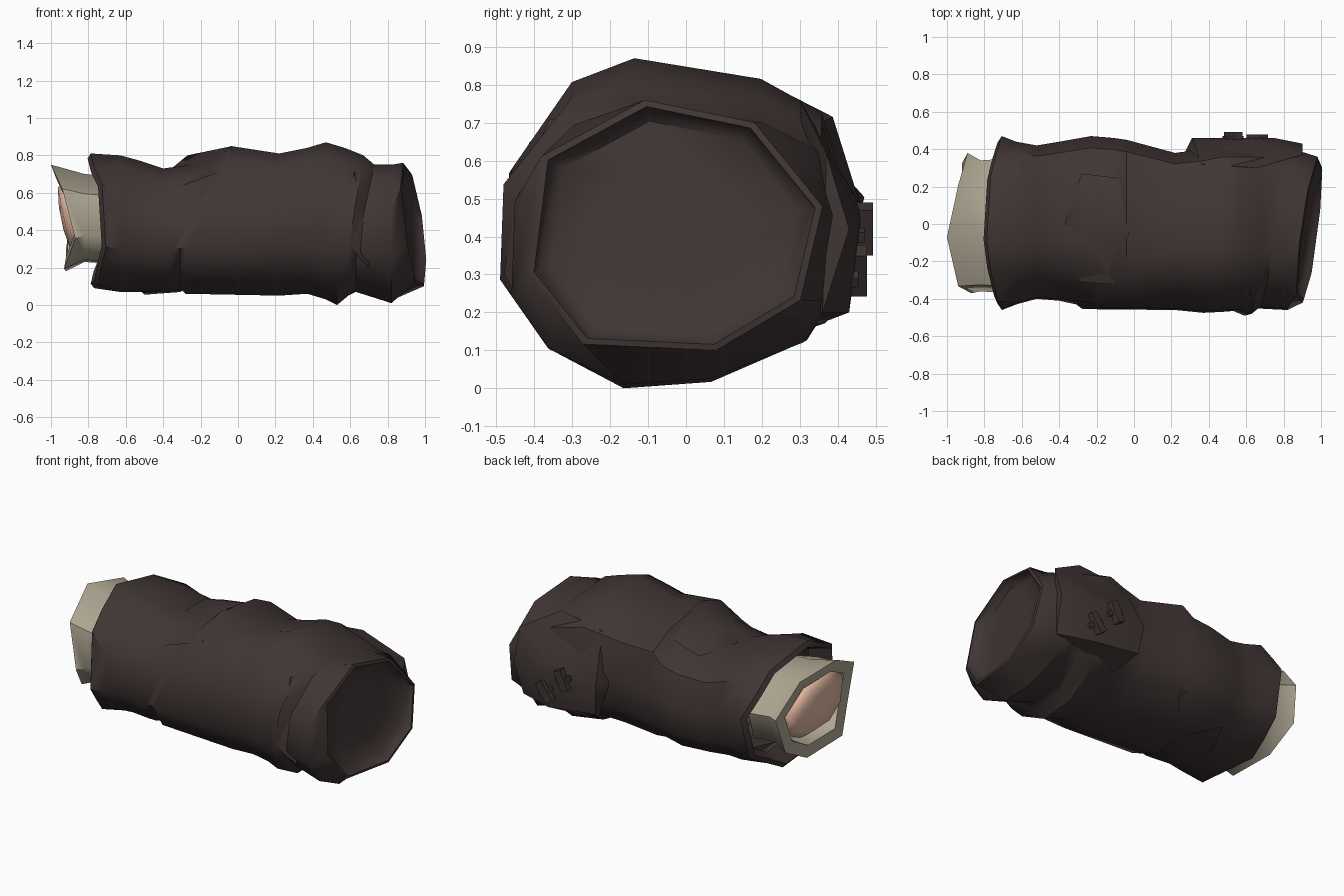
import bpy
import bmesh
from math import radians
from mathutils import Vector, Matrix

default_cube = bpy.data.objects.get("Cube")
if default_cube:
    bpy.data.objects.remove(default_cube, do_unlink=True)


def make_material(name, colour):
    material = bpy.data.materials.new(name)
    material.use_nodes = True
    material.diffuse_color = (*colour, 1)
    shader = material.node_tree.nodes["Principled BSDF"]
    shader.inputs["Base Color"].default_value = (*colour, 1)
    shader.inputs["Roughness"].default_value = 0.9
    return material


cloth = make_material("dark brown cloth", (.051, .036, .035))
linen = make_material("beige linen", (.43, .39, .295))
skin = make_material("skin", (.83, .52, .39))


def finish(name, bm, material, angle=35):
    bmesh.ops.recalc_face_normals(bm, faces=bm.faces)
    mesh = bpy.data.meshes.new(name)
    bm.to_mesh(mesh)
    bm.free()
    mesh.materials.append(material)
    part = bpy.data.objects.new(name, mesh)
    bpy.context.collection.objects.link(part)
    bpy.ops.object.select_all(action="DESELECT")
    part.select_set(True)
    bpy.context.view_layer.objects.active = part
    bpy.ops.object.shade_smooth_by_angle(angle=radians(angle))
    return part


def loft(name, rings, material, angle=35, cap_last=False):
    """Skin a list of equal rings of points."""
    bm = bmesh.new()
    loops = [[bm.verts.new(point) for point in ring] for ring in rings]
    for first, second in zip(loops, loops[1:]):
        for i in range(len(first)):
            j = (i + 1) % len(first)
            bm.faces.new((first[i], first[j], second[j], second[i]))
    if cap_last:
        bm.faces.new(loops[-1])
    return finish(name, bm, material, angle)


def hull(name, points, material):
    """Faceted solid wrapped around a few corner points."""
    bm = bmesh.new()
    for point in points:
        bm.verts.new(point)
    result = bmesh.ops.convex_hull(bm, input=bm.verts)
    loose = [v for v in result["geom_interior"] if isinstance(v, bmesh.types.BMVert)]
    bmesh.ops.delete(bm, geom=loose, context="VERTS")
    return finish(name, bm, material, 42)


def fit(profile, y0, y1, z0, z1, x_rule):
    """Place a unit profile in a y-z box, with x given by a rule."""
    ring = []
    for u, v in profile:
        y = (y0 + y1) / 2 + u * (y1 - y0) / 2
        z = (z0 + z1) / 2 + v * (z1 - z0) / 2
        ring.append(Vector((x_rule(y, z), y, z)))
    return ring


def shrink(ring, scale, dx=0):
    centre = sum(ring, Vector()) / len(ring)
    return [centre + (p - centre) * scale + Vector((dx, 0, 0)) for p in ring]


# Octagonal end profile with edge midpoints, and the rounder body profile
octagon = [(-.2, 1), (.54, .82), (1, .15), (.85, -.6),
           (.28, -1), (-.62, -.95), (-1, -.39), (-.9, .55)]
end_profile = []
for i, corner in enumerate(octagon):
    end_profile.append(corner)
    if i % 2:
        following = octagon[(i + 1) % 8]
        end_profile.append(tuple((a + b) / 2 for a, b in zip(corner, following)))
body_profile = [(-.25, 1), (.5, .87), (.86, .66), (1, .15), (.95, -.4), (.77, -.7),
                (.2, -.96), (-.32, -1), (-.77, -.75), (-1, -.37), (-.98, .3), (-.62, .85)]


def open_end(y, z):
    return -.79 + .35 * y * y + .02 * (.8 - z)


def closed_end(y, z):
    return .94 + .13 * y - .13 * (z - .43)


def leaning(x, lean):
    """Ring plane whose front side trails back towards the open end."""
    def rule(y, z):
        return x - lean * (.8 - max(z, .3)) if y < .1 and z < .8 else x
    return rule


# Sleeve: crumpled tube, each ring is x, lean, y min, y max, z min, z max
sections = [
    (-.63, 0, -.43, .44, .07, .80),
    (-.52, 0, -.40, .42, .07, .77),
    (-.40, 0, -.41, .44, .07, .73),
    (-.23, .25, -.42, .47, .07, .75),
    (-.11, .4, -.43, .46, .09, .77),
    (-.04, .48, -.455, .45, .06, .85),
    (.22, 0, -.46, .38, .05, .81),
    (.37, 0, -.475, .40, .06, .84),
    (.47, 0, -.47, .42, .03, .87),
    (.57, .08, -.465, .42, .00, .84),
    (.67, .16, -.49, .42, .05, .80),
    (.74, .22, -.45, .42, .07, .75),
    (.82, 0, -.46, .41, .01, .75),
]
mouth = fit(end_profile, -.46, .47, .09, .81, open_end)
rings = [shrink(mouth, .84, .12), shrink(mouth, .93, -.02), mouth]
for x, lean, *box in sections:
    rings.append(fit(body_profile, *box, leaning(x, lean)))
rim = fit(end_profile, -.42, .36, .10, .76, closed_end)
rings += [rim, shrink(rim, .95, .005), shrink(rim, .92, -.02),
          shrink(rim, .84, -.045), shrink(rim, .5, -.05)]
loft("sleeve", rings, cloth, 42, cap_last=True)

# Cloth folds raised from the sleeve
hull("top_fold", [(-.38, .0, .71), (-.27, .06, .8), (-.1, .07, .79), (-.03, -.06, .85),
                  (-.02, -.33, .74), (-.29, -.31, .64), (-.04, .24, .76),
                  (-.28, .27, .71)], cloth)
hull("cuff_fold", [(.56, -.46, .4), (.62, -.36, .71), (.66, -.45, .5),
                   (.61, -.48, .3), (.7, -.42, .2), (.68, -.3, .7)], cloth)
hull("lower_fold", [(-.55, -.1, .1), (-.5, .1, .055), (-.3, .15, .07),
                    (-.4, -.15, .1), (-.45, .25, .13)], cloth)

# Strap panel on the back of the sleeve
hull("strap_panel", [(.26, .36, .45), (.31, .46, .42), (.33, .43, .24),
                     (.36, .32, .72), (.4, .3, .15), (.6, .45, .5),
                     (.66, .3, .76), (.75, .46, .45), (.9, .43, .42),
                     (.9, .37, .62), (.88, .36, .2), (.66, .43, .2)], cloth)

# Toggle buttons with their pins
for side, x, y, z, turn in (("upper", .53, .47, .42, 25), ("lower", .66, .455, .31, 35)):
    for name, size, drop in (("toggle", (.05, .045, .13), 0), ("pin", (.11, .03, .03), .015)):
        bm = bmesh.new()
        bmesh.ops.create_cube(bm, size=1)
        place = Matrix.Translation((x, y - drop, z)) @ Matrix.Rotation(radians(turn), 4, "Y")
        bm.transform(place @ Matrix.Diagonal((*size, 1)))
        finish(side + "_" + name, bm, cloth)

# Shirt cuff: uneven folded rim with a hollow inside
rim_x = (-1, -.94, -.89, -.92, -.92, -.93, -.87, -.94)
outer = fit(octagon, -.37, .38, .18, .75, lambda y, z: 0)
for point, x in zip(outer, rim_x):
    point.x = x
base = fit(octagon, -.37, .35, .22, .69, lambda y, z: -.68)
waist = fit(octagon, -.36, .34, .23, .70, lambda y, z: -.82)
inner = shrink(outer, .75, .01)
loft("shirt_cuff", [base, waist, outer, inner, shrink(inner, .96, .12)], linen, 55)

# Wrist inside the cuff
wrist = fit(octagon, -.28, .27, .27, .67, lambda y, z: -.885 - .2 * (z - .46))
loft("wrist", [shrink(wrist, 1, .12), wrist, shrink(wrist, .8, -.045),
               shrink(wrist, .3, -.06)], skin, 80, cap_last=True)
